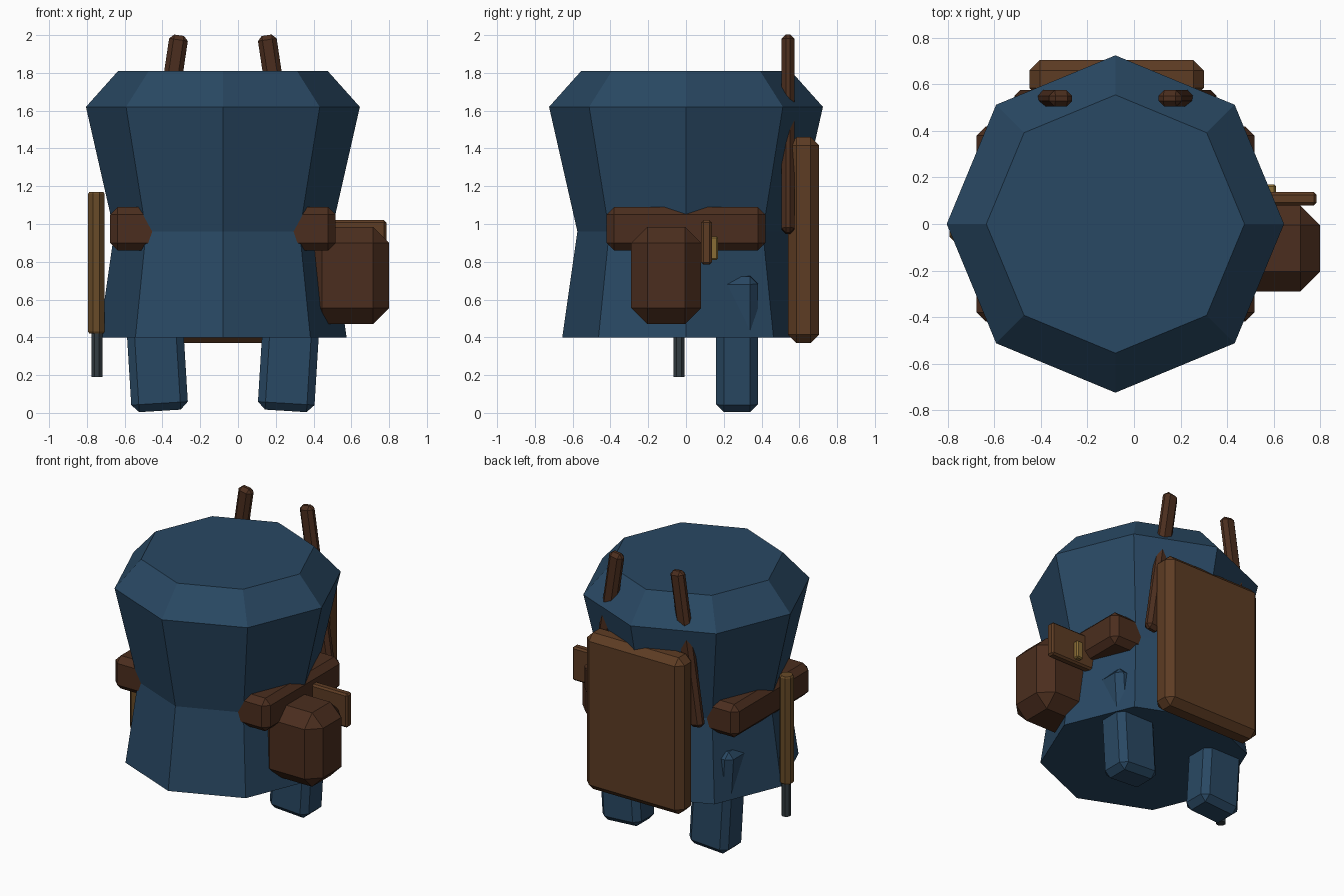
import bpy, bmesh, math
from mathutils import Matrix

if "Cube" in bpy.data.objects:
    bpy.data.objects.remove(bpy.data.objects["Cube"])

CX = -0.08  # body axis


def material(name, r, g, b):
    m = bpy.data.materials.new(name)
    m.diffuse_color = (r, g, b, 1)
    m.use_nodes = True
    m.node_tree.nodes["Principled BSDF"].inputs["Base Color"].default_value = m.diffuse_color
    return m


BLUE = material("blue_cloth", 0.022, 0.065, 0.125)
DARK = material("dark_leather", 0.07, 0.027, 0.013)
TAN = material("tan_leather", 0.11, 0.045, 0.017)
WOOD = material("wood", 0.14, 0.07, 0.021)
GOLD = material("brass", 0.25, 0.15, 0.035)
STEEL = material("dark_steel", 0.032, 0.045, 0.053)


def finish(name, bm, mat, loc=(0, 0, 0), tilt=0.0):
    bmesh.ops.recalc_face_normals(bm, faces=bm.faces[:])
    me = bpy.data.meshes.new(name)
    bm.to_mesh(me)
    bm.free()
    me.materials.append(mat)
    ob = bpy.data.objects.new(name, me)
    ob.location = loc
    ob.rotation_euler = (0, math.radians(tilt), 0)
    bpy.context.collection.objects.link(ob)
    return ob


def box(name, lo, hi, bevel, mat, tilt=0.0):
    """Chamfered box between two corners, tilted about y."""
    size = [b - a for a, b in zip(lo, hi)]
    bm = bmesh.new()
    bmesh.ops.create_cube(bm, size=1, matrix=Matrix.Diagonal((*size, 1)))
    bmesh.ops.bevel(bm, geom=bm.edges[:], offset=bevel, segments=1,
                    affect='EDGES', profile=0.5)
    return finish(name, bm, mat, [(a + b) / 2 for a, b in zip(lo, hi)], tilt)


def lathe(name, profile, sides, mat, loc, phase=0.0):
    """Faceted solid of revolution from (radius, z) points."""
    bm = bmesh.new()
    rings = []
    for r, z in profile:
        rings.append([bm.verts.new((r * math.cos(phase + i * math.tau / sides),
                                    r * math.sin(phase + i * math.tau / sides), z))
                      for i in range(sides)])
    for a, b in zip(rings, rings[1:]):
        for i in range(sides):
            j = (i + 1) % sides
            bm.faces.new((a[i], a[j], b[j], b[i]))
    bm.faces.new(rings[0])
    bm.faces.new(rings[-1])
    return finish(name, bm, mat, loc)


# Torso: waisted octagon
lathe("torso", [(0.655, 0.40), (0.575, 0.96), (0.725, 1.62), (0.555, 1.81)],
      8, BLUE, (CX, 0, 0))

# Belt block running through the waist
box("belt", (CX - 0.597, -0.42, 0.86), (CX + 0.597, 0.42, 1.09), 0.04, DARK)

# Mirrored legs and back straps
for side, label in ((1, "right"), (-1, "left")):
    x = CX + side * 0.355
    box(label + "_leg", (x - 0.15, 0.16, 0.01), (x + 0.15, 0.38, 0.73),
        0.04, BLUE, side * 3.5)
    x = CX + side * 0.31
    box(label + "_strap", (x - 0.05, 0.505, 0.945), (x + 0.05, 0.575, 2.005),
        0.024, DARK, side * -8.5)

# Back panel
box("back_panel", (-0.45, 0.54, 0.37), (0.30, 0.705, 1.46), 0.045, TAN)

# Side pouch with its flap and clasp
box("pouch", (0.36, -0.29, 0.47), (0.80, 0.08, 0.985), 0.085, DARK)
box("pouch_flap", (0.42, 0.08, 0.785), (0.785, 0.137, 1.02), 0.012, TAN)
box("pouch_clasp", (0.56, 0.13, 0.81), (0.61, 0.17, 0.935), 0.008, GOLD)

# Hanging tool: wooden grip and steel shaft
lathe("tool_grip", [(0.04, 0.42), (0.047, 0.43), (0.047, 1.16), (0.04, 1.17)],
      8, WOOD, (-0.75, -0.037, 0), math.pi / 8)
lathe("tool_shaft", [(0.032, 0.19), (0.032, 0.44)],
      8, STEEL, (-0.747, -0.037, 0), math.pi / 8)
